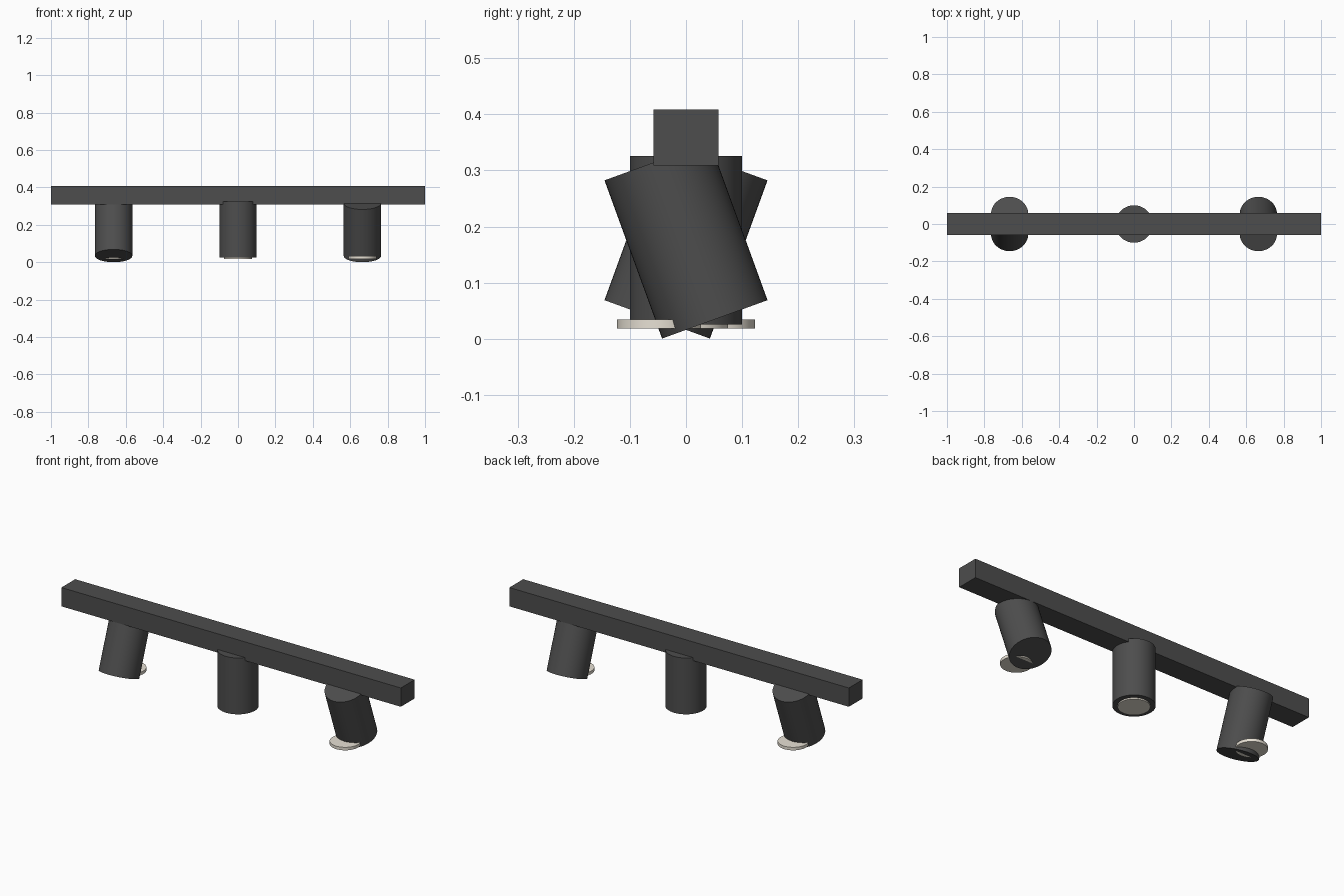
import bpy
import math

if "Cube" in bpy.data.objects:
    bpy.data.objects.remove(bpy.data.objects["Cube"])


def material(name, colour):
    m = bpy.data.materials.new(name)
    m.diffuse_color = colour
    m.use_nodes = True
    m.node_tree.nodes["Principled BSDF"].inputs["Base Color"].default_value = m.diffuse_color
    return m


dark = material("dark_metal", (0.075, 0.075, 0.075, 1))
cream = material("cream_glass", (0.80, 0.75, 0.66, 1))


def cylinder(name, radius, depth, loc, tilt, mat):
    bpy.ops.mesh.primitive_cylinder_add(vertices=48, radius=radius, depth=depth,
                                        location=loc, rotation=(tilt, 0, 0))
    ob = bpy.context.object
    ob.name = name
    ob.data.materials.append(mat)
    bpy.ops.object.shade_smooth_by_angle()


# ceiling rail
bpy.ops.mesh.primitive_cube_add(size=1, location=(0, 0, 0.359))
rail = bpy.context.object
rail.name = "rail"
rail.scale = (2, 0.116, 0.1)
bpy.ops.object.transform_apply(location=False, rotation=False, scale=True)
rail.data.materials.append(dark)

# three spot heads, the outer two tilted opposite ways, each with a level lens
for side, label in ((-1, "left"), (0, "middle"), (1, "right")):
    x = side * 0.665
    cylinder(label + "_spot_head", 0.1, 0.3, (x, 0, 0.1755),
             side * math.radians(20), dark)
    cylinder(label + "_lens", 0.075, 0.016, (x, -side * 0.048, 0.0265), 0, cream)
